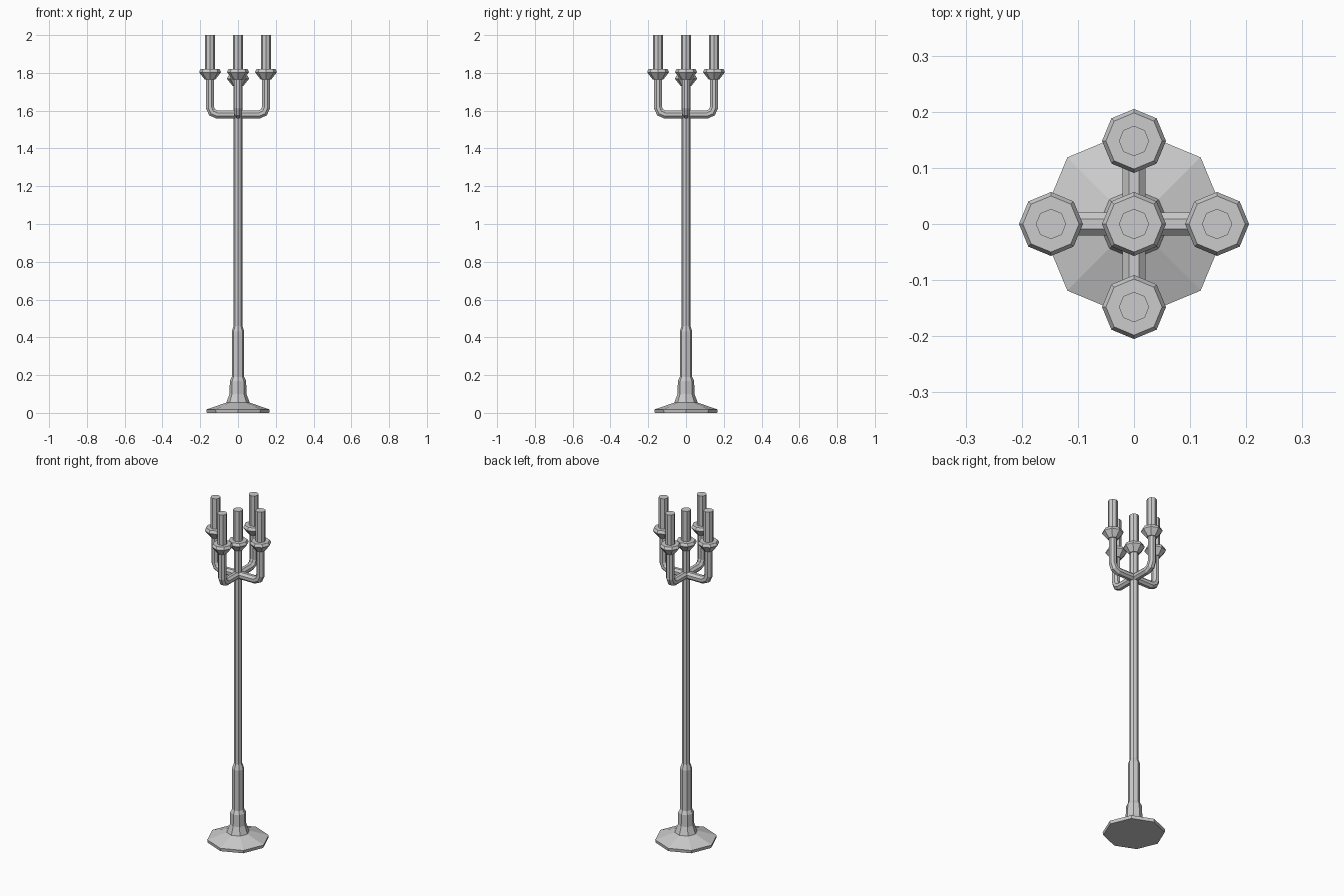
import bpy, math
from mathutils import Vector

if "Cube" in bpy.data.objects:
    bpy.data.objects.remove(bpy.data.objects["Cube"])

SIDES = 8


def make_object(name, verts, rings):
    """Skin a stack of octagonal rings and cap both ends."""
    n = SIDES
    faces = [(r * n + i, r * n + (i + 1) % n, (r + 1) * n + (i + 1) % n, (r + 1) * n + i)
             for r in range(rings - 1) for i in range(n)]
    faces += [tuple(reversed(range(n))), tuple(range((rings - 1) * n, rings * n))]
    mesh = bpy.data.meshes.new(name)
    mesh.from_pydata(verts, [], faces)
    obj = bpy.data.objects.new(name, mesh)
    bpy.context.collection.objects.link(obj)
    return obj


def lathe(name, profile, location=(0, 0, 0)):
    """Octagonal turned part from (radius, z) pairs, bottom to top."""
    verts = [(r * math.cos(i * math.tau / SIDES), r * math.sin(i * math.tau / SIDES), z)
             for r, z in profile for i in range(SIDES)]
    obj = make_object(name, verts, len(profile))
    obj.location = location
    return obj


def pipe(name, path, radius):
    """Octagonal pipe with mitred joints along an (x, z) path."""
    pts = [Vector(p) for p in path]
    verts = []
    for k, p in enumerate(pts):
        a = (p - pts[k - 1]).normalized() if k else None
        b = (pts[k + 1] - p).normalized() if k < len(pts) - 1 else None
        a, b = a or b, b or a
        t = (a + b).normalized()
        normal = Vector((-t.y, t.x)) / t.dot(a)
        for i in range(SIDES):
            ang = (i + 0.5) * math.tau / SIDES
            q = p + normal * radius * math.sin(ang)
            verts.append((q.x, -radius * math.cos(ang), q.y))
    return make_object(name, verts, len(pts))


# Foot and stepped post
lathe("base_and_post", [(0.165, 0), (0.168, 0.018), (0.062, 0.054), (0.045, 0.1),
                        (0.043, 0.17), (0.033, 0.19), (0.033, 0.43),
                        (0.023, 0.46), (0.023, 1.75)])

# Two crossing U-shaped arms
ARM = 0.148
half = [(0.112, 1.58), (0.137, 1.591), (ARM, 1.616), (ARM, 1.79)]
u_path = [(-x, z) for x, z in reversed(half)] + half
for name, turn in (("arm_side", 0), ("arm_front_back", math.pi / 2)):
    pipe(name, u_path, 0.0225).rotation_euler.z = turn

# Drip cups and candles, the middle one set lower
cup = [(0.028, 1.765), (0.057, 1.802), (0.057, 1.808), (0.050, 1.82)]
candle = [(0.027, 1.80), (0.027, 2.0)]
spots = {"right": (ARM, 0, 0), "left": (-ARM, 0, 0), "back": (0, ARM, 0),
         "front": (0, -ARM, 0), "middle": (0, 0, -0.035)}
for label, loc in spots.items():
    lathe("drip_cup_" + label, cup, loc)
    lathe("candle_" + label, candle, loc)
